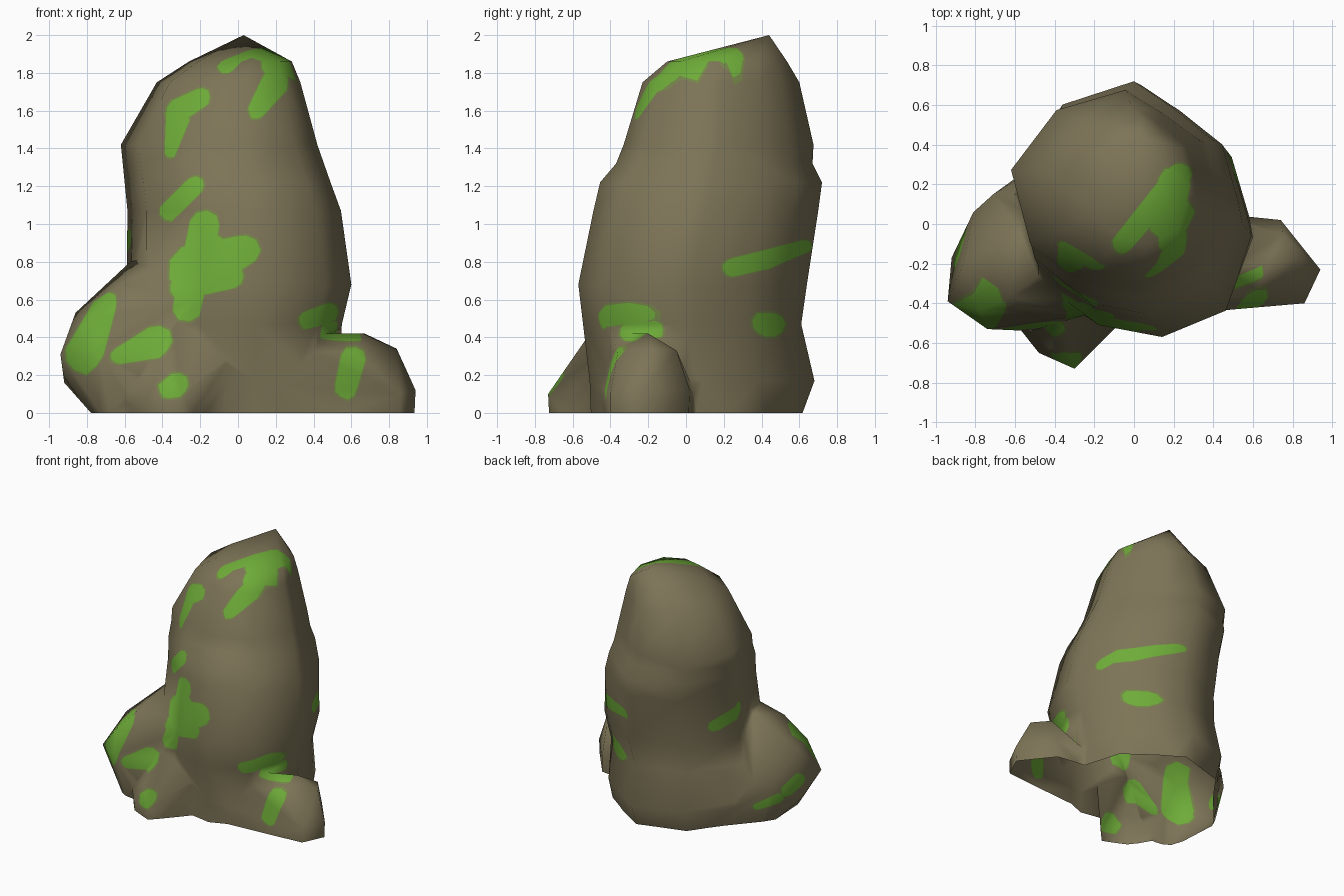
import bpy, bmesh, math, random
from mathutils import Vector
from mathutils.bvhtree import BVHTree
from mathutils.geometry import convex_hull_2d
from mathutils.interpolate import poly_3d_calc

if "Cube" in bpy.data.objects:
    bpy.data.objects.remove(bpy.data.objects["Cube"])

random.seed(4)


def material(name, rgb):
    m = bpy.data.materials.new(name)
    m.diffuse_color = (*rgb, 1)
    m.use_nodes = True
    m.node_tree.nodes["Principled BSDF"].inputs["Base Color"].default_value = m.diffuse_color
    return m


STONE = material("brown stone", (0.205, 0.175, 0.095))
EDGE = material("moss edge", (0.175, 0.235, 0.065))
MOSS = material("green moss", (0.155, 0.41, 0.04))


def to_object(bm, name):
    bmesh.ops.recalc_face_normals(bm, faces=bm.faces[:])
    me = bpy.data.meshes.new(name)
    bm.to_mesh(me)
    bm.free()
    ob = bpy.data.objects.new(name, me)
    bpy.context.collection.objects.link(ob)
    return ob


def hull_stone(name, pts):
    bm = bmesh.new()
    for p in pts:
        bm.verts.new(p)
    res = bmesh.ops.convex_hull(bm, input=bm.verts[:])
    junk = {g for k in ("geom_interior", "geom_unused") for g in res[k]
            if isinstance(g, bmesh.types.BMVert)}
    bmesh.ops.delete(bm, geom=list(junk), context='VERTS')
    return to_object(bm, name)


# Tall rock: one outline scaled to a box at each height
OUTLINE = [(-1, .2), (-.56, .8), (.1, 1), (.45, .78), (.82, .5), (.97, 0),
           (1, -.17), (.77, -.78), (.23, -1), (-.31, -.9), (-.82, -.52)]
RINGS = [  # z, x min, x max, y min, y max
    (-.10, -.60, .52, -.50, .58), (.17, -.62, .53, -.51, .68),
    (.47, -.61, .55, -.545, .61), (.68, -.59, .60, -.57, .64),
    (1.07, -.585, .545, -.49, .70), (1.22, -.60, .49, -.455, .72),
    (1.32, -.61, .455, -.37, .67), (1.42, -.62, .42, -.33, .675),
    (1.75, -.43, .33, -.23, .60), (1.86, -.26, .285, -.10, .535)]


def tall_rock():
    bm = bmesh.new()
    rings = []
    for z, x0, x1, y0, y1 in RINGS:
        cx, cy, rx, ry = (x0 + x1) / 2, (y0 + y1) / 2, (x1 - x0) / 2, (y1 - y0) / 2
        rings.append([bm.verts.new((cx + u * rx, cy + v * ry, z)) for u, v in OUTLINE])
    n = len(OUTLINE)
    for a, b in zip(rings, rings[1:]):
        for i in range(n):
            j = (i + 1) % n
            bm.faces.new((a[i], a[j], b[j], b[i]))
    top = bm.verts.new((.03, .44, 2))
    for i in range(n):
        bm.faces.new((rings[-1][i], rings[-1][(i + 1) % n], top))
    bm.faces.new(rings[0])
    bmesh.ops.triangulate(bm, faces=bm.faces[:])
    return to_object(bm, "mossy_rock")


rock = tall_rock()

# Smaller stones at the foot, each running shallowly into the tall rock
left = hull_stone("left_stone", [
    (-.94, -.39, .31), (-.92, -.17, .16), (-.86, -.2, .53), (-.74, -.53, .33),
    (-.52, -.54, .2), (-.81, .06, .3), (-.71, .15, .35), (-.52, .27, .45),
    (-.57, -.05, .80), (-.55, -.42, .6), (-.69, .05, -.1), (-.66, -.46, -.1),
    (-.78, -.44, .5), (-.62, -.37, .68),
    (-.2, -.3, .3), (-.42, .36, -.1), (-.2, -.45, -.1), (-.25, -.46, .6), (-.3, -.2, .88)])
front = hull_stone("front_stone", [
    (-.3, -.73, .1), (-.3, -.72, -.1), (-.48, -.65, .08), (-.47, -.64, -.1),
    (-.6, -.5, .1), (-.58, -.44, -.1), (-.42, -.62, .22), (-.28, -.63, .22),
    (-.38, -.53, .31), (-.06, -.47, .08), (-.06, -.44, -.1), (-.04, -.47, .3),
    (-.35, -.44, .52), (-.35, -.3, .25), (-.35, -.3, -.1)])
right = hull_stone("right_stone", [
    (.94, -.23, .12), (.93, -.23, -.1), (.86, -.4, .1), (.85, -.4, -.1),
    (.62, -.41, .12), (.5, -.39, .3), (.5, -.4, -.1), (.84, -.18, .34),
    (.67, -.2, .42), (.53, -.2, .36), (.74, .02, .12), (.74, .01, -.1),
    (.45, .05, .1), (.45, .05, -.1), (.75, -.05, .33), (.62, -.36, .33),
    (.05, -.46, -.1), (.05, -.47, .15), (.2, -.4, .42), (.4, -.2, -.1)])

# Merge the stones into one skin, open underneath
for s in (left, front, right):
    mod = rock.modifiers.new("join", 'BOOLEAN')
    mod.operation, mod.solver, mod.object = 'UNION', 'EXACT', s
bm = bmesh.new()
bm.from_object(rock, bpy.context.evaluated_depsgraph_get())
rock.modifiers.clear()
for s in (left, front, right):
    bpy.data.objects.remove(s)
bmesh.ops.remove_doubles(bm, verts=bm.verts[:], dist=.012)
bmesh.ops.bisect_plane(bm, geom=bm.verts[:] + bm.edges[:] + bm.faces[:], dist=1e-5,
                       plane_co=(0, 0, 0), plane_no=(0, 0, 1), clear_inner=True)
bmesh.ops.triangulate(bm, faces=bm.faces[:])
bm.normal_update()

# Remember the smooth normals of the plain skin
tree = BVHTree.FromBMesh(bm)
skin = [[(v.co.copy(), v.normal.copy()) for v in f.verts] for f in bm.faces]

# Moss strokes: facing, then (a, b, radius) at both ends in that view
X, Y, Z = Vector((1, 0, 0)), Vector((0, 1, 0)), Vector((0, 0, 1))
# each view: across, up, facing, least facing, nearest and farthest depth
VIEWS = {'front': (X, Z, -Y, .25, -1, 1), 'top': (X, Y, Z, .1, 1.3, 3),
         'right': (Y, Z, X, .2, 0, .64), 'left': (Y, Z, -X, .12, .2, 1)}
STROKES = {
    'front': [(-.27, .57, .08, -.18, .99, .085), (-.23, .76, .13, .03, .86, .085),
              (-.3, .66, .06, -.03, .72, .06), (-.12, .85, .09, -.2, .8, .12),
              (-.36, 1.07, .05, -.23, 1.2, .05), (-.36, 1.38, .03, -.32, 1.55, .065),
              (-.32, 1.6, .06, -.2, 1.67, .05), (-.82, .31, .1, -.7, .58, .06),
              (-.63, .3, .04, -.43, .38, .08), (-.37, .13, .05, -.32, .15, .06),
              (.37, .49, .045, .48, .53, .05), (.57, .13, .055, .61, .28, .07),
              (.2, 1.76, .07, .1, 1.6, .045)],
    'top': [(-.06, -.1, .05, .23, .25, .06), (.2, .2, .08, .16, 0, .08),
            (.22, .06, .08, .17, -.1, .05)],
    'right': [(.24, .77, .045, .42, .81, .05), (.42, .81, .05, .63, .88, .035),
              (.41, .47, .06, .46, .47, .06), (-.3, .43, .05, -.17, .44, .05)],
    'left': [(.32, .82, .045, .16, .92, .05), (.1, .15, .035, 0, .19, .045),
             (-.06, .25, .045, -.17, .3, .05)]}


def stroke_outline(s):
    pts = []
    for a, b, r in (s[:3], s[3:]):
        for k in range(9):
            t = k * math.tau / 9
            q = r * random.uniform(.9, 1.12)
            pts.append(Vector((a + q * math.cos(t), b + q * math.sin(t))))
    return [pts[i] for i in convex_hull_2d(pts)]


def paint(poly, view, grow, index):
    u, v, n, least, near, far = VIEWS[view]
    mid = sum(poly, Vector((0, 0))) / len(poly)
    poly = [p + (p - mid).normalized() * grow for p in poly]
    planes = []

    def inside():
        bm.normal_update()
        out = []
        for f in bm.faces:
            if f.normal.dot(n) > least:
                c = f.calc_center_median()
                if all((c - co).dot(no) > 0 for co, no in planes):
                    out.append(f)
        return out

    for p, q in zip(poly, poly[1:] + poly[:1]):
        d = q - p
        if d.length < 1e-4:
            continue
        side = Vector((-d.y, d.x)).normalized()
        if side.dot(mid - p) < 0:
            side = -side
        co, no = u * p.x + v * p.y, u * side.x + v * side.y
        faces = inside()
        geom = list({g for f in faces for g in (*f.verts, *f.edges)}) + faces
        if faces:
            bmesh.ops.bisect_plane(bm, geom=geom, dist=1e-5, plane_co=co, plane_no=no)
        planes.append((co, no))
    for f in inside():
        if near < f.calc_center_median().dot(n) < far:
            f.material_index = index


# Cut the moss patches into the skin, faint edge first
for f in bm.faces:
    f.material_index = 0
patches = [(stroke_outline(s), view) for view, group in STROKES.items() for s in group]
for grow, index in ((.012, 1), (0, 2)):
    for poly, view in patches:
        paint(poly, view, grow, index)

# Finish: smooth shading that ignores the moss cuts
me = rock.data
for m in (STONE, EDGE, MOSS):
    me.materials.append(m)
bm.to_mesh(me)
bm.free()
normals = []
for vert in me.vertices:
    hit = tree.find_nearest(vert.co)
    corners = skin[hit[2]]
    w = poly_3d_calc([c for c, _ in corners], hit[0])
    nrm = sum((nv * k for (_, nv), k in zip(corners, w)), Vector())
    normals.append(nrm.normalized() if nrm.length > 1e-6 else hit[1])
me.polygons.foreach_set("use_smooth", [True] * len(me.polygons))
me.update()
me.normals_split_custom_set_from_vertices(normals)
